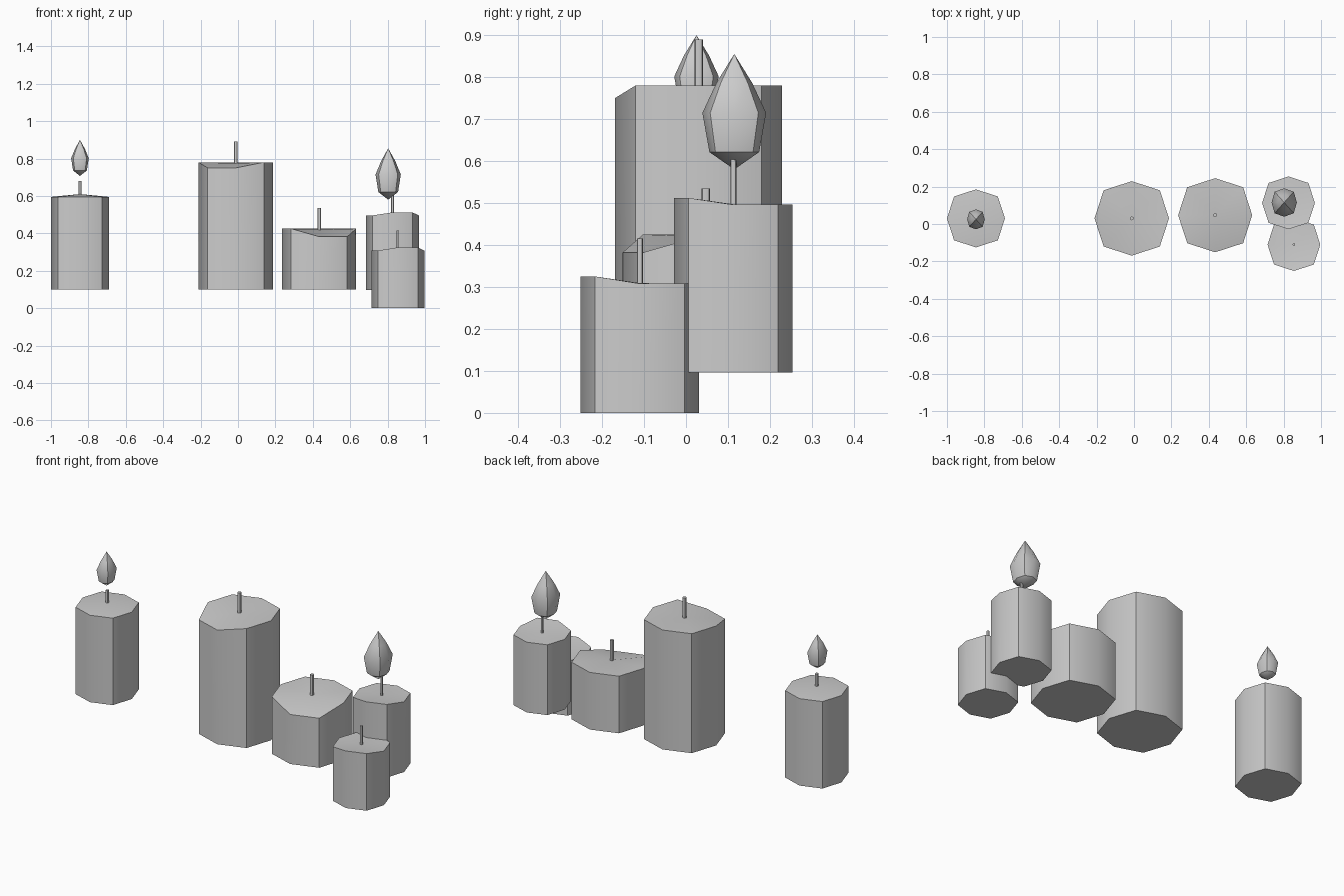
import bpy, bmesh, math

cube = bpy.data.objects.get("Cube")
if cube:
    bpy.data.objects.remove(cube, do_unlink=True)

grey = bpy.data.materials.new("light_grey")
grey.use_nodes = True
GREY = (0.6, 0.6, 0.6, 1)
grey.diffuse_color = GREY
grey.node_tree.nodes["Principled BSDF"].inputs["Base Color"].default_value = GREY

# Squarish octagon, starting at +x and running counter-clockwise
D = 0.755
OCTAGON = [(1, 0), (D, D), (0, 1), (-D, D), (-1, 0), (-D, -D), (0, -1), (D, -D)]
FRONT_LEFT, FRONT, FRONT_RIGHT = 7, 6, 5


def finish(bm, name):
    bmesh.ops.recalc_face_normals(bm, faces=bm.faces[:])
    mesh = bpy.data.meshes.new(name)
    bm.to_mesh(mesh)
    bm.free()
    mesh.materials.append(grey)
    obj = bpy.data.objects.new(name, mesh)
    bpy.context.collection.objects.link(obj)
    bpy.ops.object.select_all(action='DESELECT')
    obj.select_set(True)
    bpy.context.view_layer.objects.active = obj
    bpy.ops.object.shade_smooth_by_angle(angle=math.radians(42))
    return obj


def ring(bm, x, y, z, r, squash=1.0):
    return [bm.verts.new((x + r * squash * u, y + r * v, z)) for u, v in OCTAGON]


def bridge(bm, a, b):
    for i in range(len(a)):
        j = (i + 1) % len(a)
        bm.faces.new((a[i], a[j], b[j], b[i]))


def fan(bm, loop, co):
    tip = bm.verts.new(co)
    for i in range(len(loop)):
        bm.faces.new((loop[i], loop[(i + 1) % len(loop)], tip))


# Wax body: prism whose rim has a few corners melted up or down
def wax(name, x, y, r, bottom, rim_z, centre_z, uneven, corners):
    bm = bmesh.new()
    base, rim = ring(bm, x, y, bottom, r), ring(bm, x, y, rim_z, r)
    for i in corners:
        rim[i].co.z = uneven
    bridge(bm, base, rim)
    bm.faces.new(base[::-1])
    fan(bm, rim, (x, y, centre_z))
    finish(bm, name)


def wick(name, x, y, r, bottom, top):
    bm = bmesh.new()
    a, b = ring(bm, x, y, bottom, r), ring(bm, x, y, top, r)
    bridge(bm, a, b)
    bm.faces.new(a[::-1])
    bm.faces.new(b)
    finish(bm, name)


# Flame: faceted teardrop, profile given as (height fraction, radius fraction)
def flame(name, x, y, bottom, top, r):
    h = top - bottom
    bm = bmesh.new()
    rings = [ring(bm, x, y, bottom + h * t, r * f, 0.89)
             for t, f in ((0.15, 0.78), (0.49, 1.0), (0.75, 0.56))]
    for a, b in zip(rings, rings[1:]):
        bridge(bm, a, b)
    fan(bm, rings[0], (x, y, bottom))
    fan(bm, rings[-1], (x, y, top))
    finish(bm, name)


# name, x, y, radius, bottom, rim, centre, uneven height, uneven corners, wick radius, wick top
CANDLES = [
    ("lone_candle", -0.845, 0.03, 0.155, 0.1, 0.595, 0.61, 0.595, (), 0.008, 0.68),
    ("tall_candle", -0.012, 0.03, 0.199, 0.1, 0.78, 0.775, 0.75, (FRONT, FRONT_RIGHT), 0.01, 0.89),
    ("wide_candle", 0.434, 0.047, 0.198, 0.1, 0.425, 0.42, 0.382, (FRONT, FRONT_LEFT), 0.01, 0.535),
    ("back_candle", 0.826, 0.113, 0.141, 0.096, 0.496, 0.497, 0.512, (FRONT, FRONT_LEFT), 0.007, 0.61),
    ("low_candle", 0.855, -0.11, 0.141, 0.0, 0.308, 0.309, 0.325, (FRONT, FRONT_LEFT), 0.007, 0.415),
]
for name, x, y, r, bottom, rim, centre, uneven, corners, wick_r, wick_top in CANDLES:
    wax(name, x, y, r, bottom, rim, centre, uneven, corners)
    wick(name + "_wick", x, y, wick_r, centre - 0.02, wick_top)

flame("lone_candle_flame", -0.845, 0.025, 0.707, 0.9, 0.053)
flame("back_candle_flame", 0.803, 0.115, 0.58, 0.855, 0.076)
